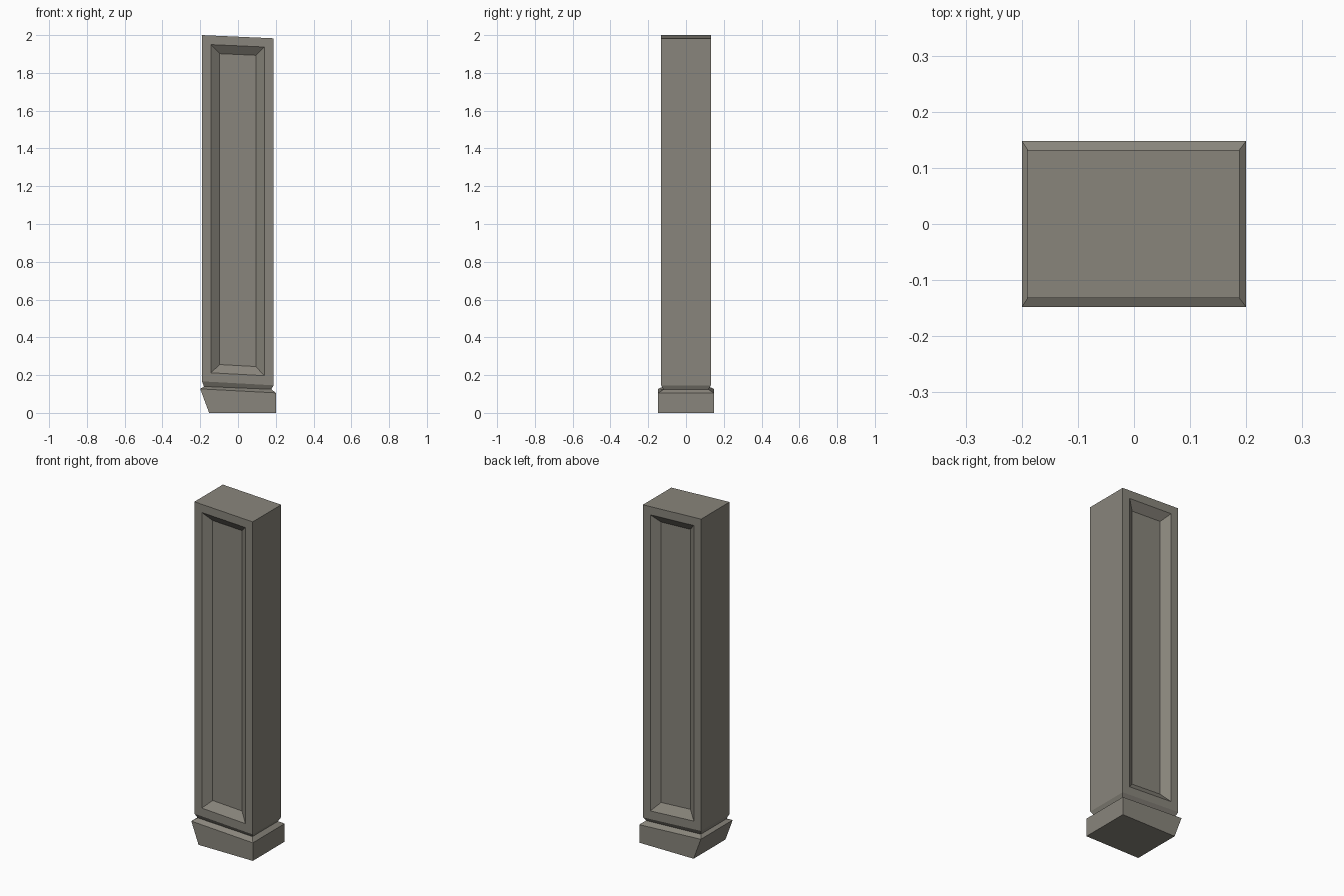
import bpy, bmesh

if "Cube" in bpy.data.objects:
    bpy.data.objects.remove(bpy.data.objects["Cube"])

stone = bpy.data.materials.new("warm grey stone")
stone.diffuse_color = (0.25, 0.235, 0.20, 1)
stone.use_nodes = True
stone.node_tree.nodes["Principled BSDF"].inputs["Base Color"].default_value = stone.diffuse_color


def loft(name, rings, cap_bottom, cap_top):
    """Stack slanted rectangles: (x left, x right, half depth, z left, z right)."""
    bm = bmesh.new()
    loops = []
    for xl, xr, y, zl, zr in rings:
        corners = [(xl, -y, zl), (xr, -y, zr), (xr, y, zr), (xl, y, zl)]
        loops.append([bm.verts.new(c) for c in corners])
    for low, high in zip(loops, loops[1:]):
        for i in range(4):
            j = (i + 1) % 4
            bm.faces.new((low[i], low[j], high[j], high[i]))
    if cap_bottom:
        bm.faces.new(loops[0][::-1])
    if cap_top:
        bm.faces.new(loops[-1])
    bm.normal_update()
    return bm


def finish(bm, name):
    mesh = bpy.data.meshes.new(name)
    bm.to_mesh(mesh)
    bm.free()
    mesh.materials.append(stone)
    bpy.context.collection.objects.link(bpy.data.objects.new(name, mesh))


neck = (-0.18, 0.177, 0.118, 0.14, 0.125)

# Plinth: one undercut end, slanted top, chamfer up to the neck
finish(loft("plinth", [(-0.153, 0.20, 0.148, 0, 0),
                       (-0.20, 0.20, 0.148, 0.127, 0.106),
                       neck], True, False), "plinth")

# Shaft: flares out of the neck, slanted top
bm = loft("shaft", [neck,
                    (-0.191, 0.188, 0.132, 0.167, 0.146),
                    (-0.191, 0.188, 0.132, 2.0, 1.983)], False, True)

# Recessed bevelled panels on the front and back of the shaft
panels = [f for f in bm.faces if abs(f.normal.y) > 0.99]
bmesh.ops.inset_individual(bm, faces=panels, thickness=0.048, use_even_offset=True)
bmesh.ops.inset_individual(bm, faces=panels, thickness=0.046, depth=-0.035,
                           use_even_offset=True)
finish(bm, "shaft")
